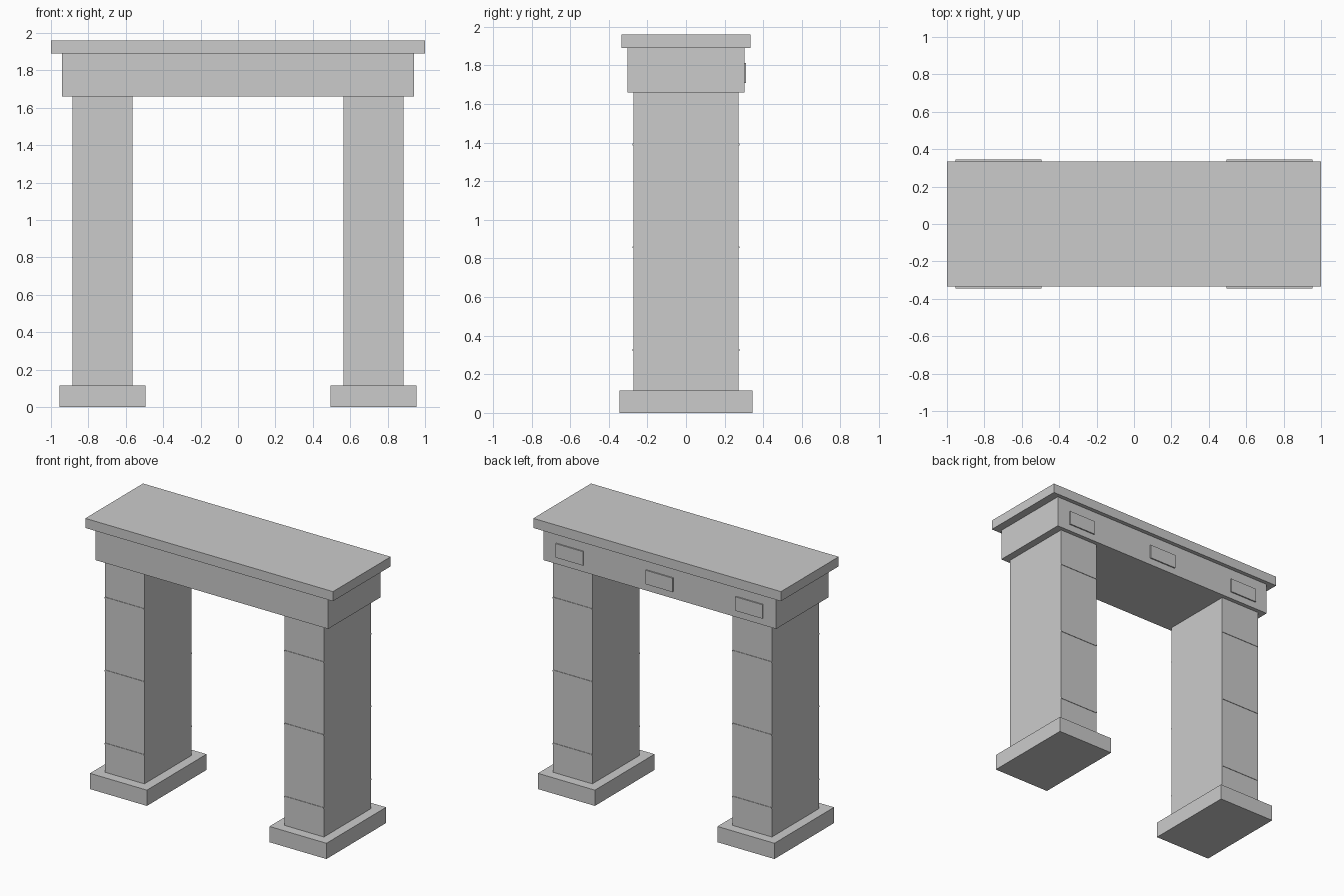
import bpy

if "Cube" in bpy.data.objects:
    bpy.data.objects.remove(bpy.data.objects["Cube"])


def box(name, x, y, z):
    """Axis-aligned box from (min, max) ranges."""
    bpy.ops.mesh.primitive_cube_add(
        size=1, location=[(a + b) / 2 for a, b in (x, y, z)])
    ob = bpy.context.object
    ob.name = name
    ob.scale = [b - a for a, b in (x, y, z)]
    bpy.ops.object.transform_apply(location=False, rotation=False, scale=True)
    return ob


def centred(c, size):
    return (c - size / 2, c + size / 2)


# Two pillars on plinths, with thin stone joints on front and back faces
for side, cx in (("left", -0.725), ("right", 0.725)):
    box(f"{side}_plinth", centred(cx, 0.46), (-0.344, 0.344), (0, 0.115))
    box(f"{side}_pillar", centred(cx, 0.32), (-0.273, 0.273), (0.115, 1.66))
    for i, z in enumerate((0.325, 0.858, 1.39)):
        for face, y in (("front", -0.273), ("back", 0.273)):
            box(f"{side}_{face}_joint_{i + 1}", centred(cx, 0.318),
                centred(y, 0.007), centred(z, 0.01))

# Lintel and overhanging cap slab
box("lintel", (-0.94, 0.94), (-0.303, 0.303), (1.66, 1.89))
box("cap_slab", (-1, 1), (-0.333, 0.333), (1.89, 1.96))

# Raised panels on the back of the lintel
for i, cx in enumerate((-0.725, 0, 0.725)):
    box(f"back_panel_{i + 1}", centred(cx, 0.22), (0.295, 0.312), (1.71, 1.812))
